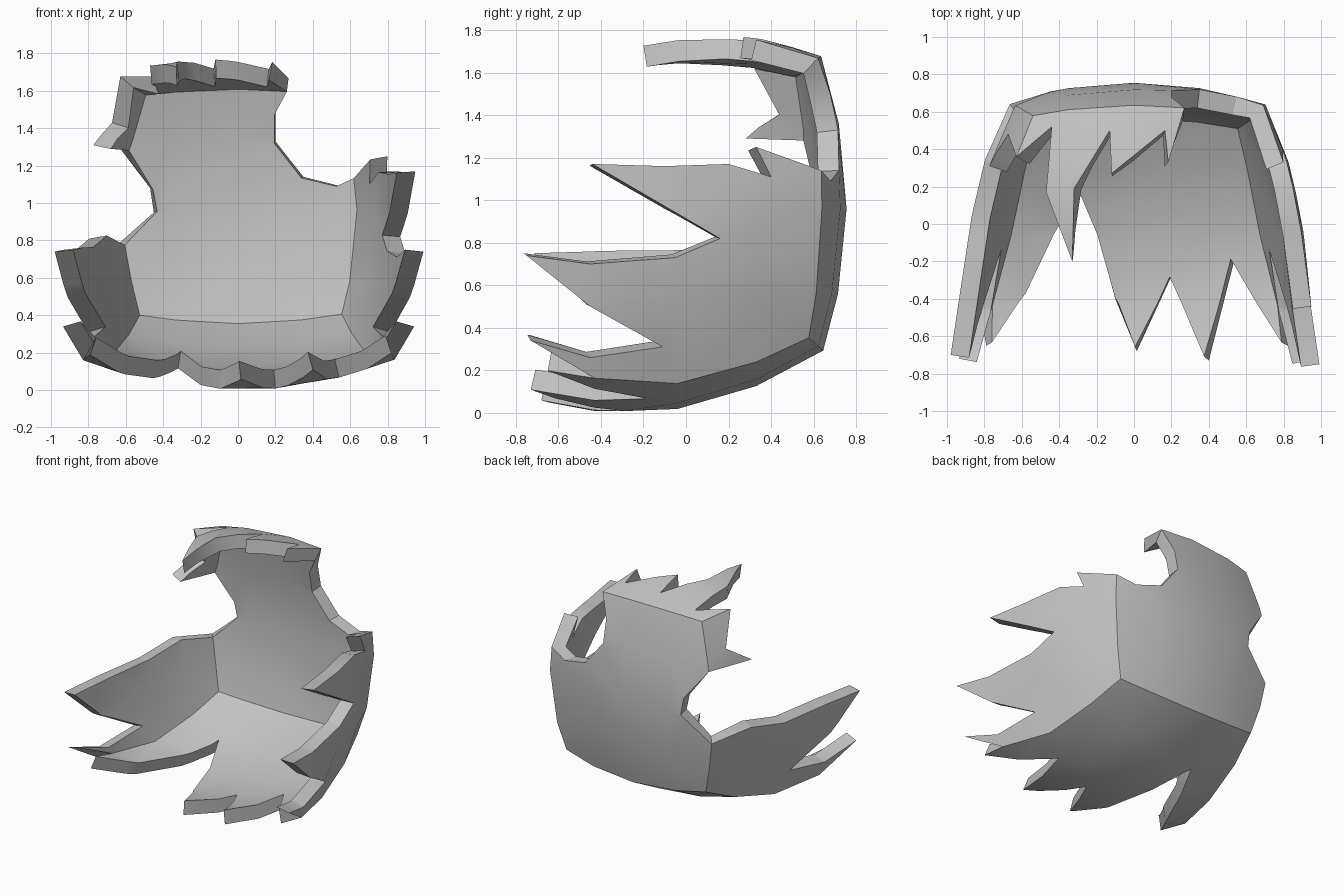
import bpy, bmesh, math
from mathutils import Vector

cube = bpy.data.objects.get("Cube")
if cube:
    bpy.data.objects.remove(cube, do_unlink=True)


# Bulging wall surfaces: each gives one coordinate from the other two
def side(p):
    bulge = (0.26 + 0.16 * p.y) * (p.z - 0.95) ** 2
    return 0.90 - 0.13 * p.y - 0.28 * max(p.y, 0) ** 2 - bulge


SURFACE = {
    "back": (1, lambda p: 0.755 - 0.235 * p.x ** 2 - 0.24 * (p.z - 0.97) ** 2),
    "bottom": (2, lambda p: 0.35 * (p.y + 0.27) ** 2 + (0.22 + 0.1 * max(p.y, 0)) * p.x ** 2),
    "top": (2, lambda p: 1.78 - 0.36 * (p.y - 0.1) ** 2 - 0.2 * p.x ** 2),
    "left": (0, side),
    "right": (0, lambda p: 0.015 * (1 + p.y) - side(p)),
}
# Subdivision lines along x, y and z
GRID = ((-0.35, 0, 0.35), (-0.43, -0.04, 0.33), (0.56, 0.96, 1.36))


def joint(walls, guess):
    """Point where the named walls meet, near a guess."""
    p = Vector(guess)
    for _ in range(60):
        for wall in walls.split():
            axis, height = SURFACE[wall]
            p[axis] = height(p)
    return p


def seam(walls, start, end):
    """Curved joint line between two walls, with points on the grid lines."""
    used = [SURFACE[w][0] for w in walls.split()]
    axis = ({0, 1, 2} - set(used)).pop()
    low, high = sorted((start[axis], end[axis]))
    stops = [g for g in GRID[axis] if low + 0.01 < g < high - 0.01]
    if start[axis] > end[axis]:
        stops.reverse()
    points = [start]
    for stop in stops:
        p = start.lerp(end, (stop - start[axis]) / (end[axis] - start[axis]))
        p[axis] = stop
        points.append(joint(walls, p))
    return points + [end]


def jagged(wall, *pairs):
    """Broken edge given in the two free coordinates of a wall."""
    axis = SURFACE[wall][0]
    result = []
    for a, b in pairs:
        values = [a, b]
        values.insert(axis, 0)
        result.append(Vector(values))
    return result


def add_wall(shell, wall, outline):
    """Fill a flat outline, cut it along the grid, then bulge it."""
    axis, height = SURFACE[wall]
    bm = bmesh.new()
    last, verts = None, []
    for point in outline:
        p = point.copy()
        p[axis] = 0
        if last is None or (p - last).length > 0.002:
            verts.append(bm.verts.new(p))
            last = p
    if (verts[0].co - verts[-1].co).length < 0.002:
        bm.verts.remove(verts.pop())
    bm.faces.new(verts)
    for other in {0, 1, 2} - {axis}:
        for stop in GRID[other]:
            place, normal = Vector(), Vector()
            place[other], normal[other] = stop, 1
            bmesh.ops.bisect_plane(bm, geom=bm.verts[:] + bm.edges[:] + bm.faces[:],
                                   dist=0.001, plane_co=place, plane_no=normal)
    bmesh.ops.triangulate(bm, faces=bm.faces[:])
    for v in bm.verts:
        v.co[axis] = height(v.co)
    piece = bpy.data.meshes.new("piece")
    bm.to_mesh(piece)
    bm.free()
    shell.from_mesh(piece)
    bpy.data.meshes.remove(piece)


# Corners and the ends of the surviving joints
low_right = joint("back bottom right", (-0.6, 0.6, 0.35))
low_left = joint("back bottom left", (0.6, 0.6, 0.35))
high_right = joint("back top right", (-0.6, 0.6, 1.6))
right_low_end = joint("back right", (-0.66, 0.6, 0.76))
right_high_end = joint("back right", (-0.66, 0.6, 1.3))
left_end = joint("back left", (0.66, 0.6, 1.14))
top_end = joint("back top", (0.27, 0.6, 1.6))
floor_left_end = joint("bottom left", (0.8, -0.43, 0.16))
floor_right_end = joint("bottom right", (-0.8, -0.43, 0.16))
roof_right_end = joint("top right", (-0.6, 0.36, 1.65))

shell = bmesh.new()
# Back wall
add_wall(shell, "back",
         seam("back bottom", low_right, low_left)
         + seam("back left", low_left, left_end)
         + jagged("back", (0.55, 1.09), (0.35, 1.14), (0.2, 1.33), (0.2, 1.5))
         + seam("back top", top_end, high_right)
         + seam("back right", high_right, right_high_end)
         + jagged("back", (-0.47, 1.08), (-0.45, 0.95))
         + seam("back right", right_low_end, low_right))
# Bottom wall
add_wall(shell, "bottom",
         seam("back bottom", low_left, low_right)
         + seam("bottom right", low_right, floor_right_end)
         + jagged("bottom", (-0.79, -0.65), (-0.61, -0.37), (-0.42, 0.03),
                  (-0.32, 0.24), (-0.2, -0.04), (-0.1, -0.4), (0.015, -0.68),
                  (0.2, -0.28), (0.4, -0.73), (0.54, -0.18), (0.82, -0.65))
         + seam("bottom left", floor_left_end, low_left))
# Left wall
add_wall(shell, "left",
         seam("bottom left", low_left, floor_left_end)
         + jagged("left", (-0.73, 0.34), (-0.45, 0.26), (-0.11, 0.31),
                  (-0.45, 0.5), (-0.75, 0.74), (-0.45, 0.7), (-0.05, 0.73),
                  (0.16, 0.82), (-0.44, 1.17), (-0.1, 1.16), (0.2, 1.17),
                  (0.4, 1.11), (0.33, 1.25))
         + seam("back left", left_end, low_left))
# Right wall, lower piece and upper remnant
add_wall(shell, "right",
         seam("bottom right", low_right, floor_right_end)
         + jagged("right", (-0.72, 0.34), (-0.45, 0.26), (-0.11, 0.31),
                  (-0.45, 0.5), (-0.7, 0.74), (-0.38, 0.75), (0.05, 0.75),
                  (0.35, 0.81))
         + seam("back right", right_low_end, low_right))
add_wall(shell, "right",
         seam("top right", high_right, roof_right_end)
         + jagged("right", (0.48, 1.43), (0.31, 1.31))
         + seam("back right", right_high_end, high_right))
# Top wall
add_wall(shell, "top",
         seam("back top", high_right, top_end)
         + jagged("top", (0.18, 0.32), (0.165, 0.5), (-0.12, 0.27), (-0.13, 0.5),
                  (-0.32, 0.19), (-0.33, -0.2), (-0.47, 0.17), (-0.44, 0.52))
         + seam("top right", roof_right_end, high_right))

# Weld the walls and face them outward
bmesh.ops.remove_doubles(shell, verts=shell.verts[:], dist=0.004)
shell.normal_update()
middle = Vector((0, -0.2, 0.9))
for face in shell.faces:
    if face.normal.dot(face.calc_center_median() - middle) < 0:
        face.normal_flip()
mesh = bpy.data.meshes.new("broken_shell")
shell.to_mesh(mesh)
shell.free()
broken_shell = bpy.data.objects.new("broken_shell", mesh)
bpy.context.collection.objects.link(broken_shell)

# Plain grey material
grey = bpy.data.materials.new("plain_grey")
grey.use_nodes = True
grey.diffuse_color = (0.55, 0.55, 0.55, 1)
grey.node_tree.nodes["Principled BSDF"].inputs["Base Color"].default_value = (0.55, 0.55, 0.55, 1)
mesh.materials.append(grey)

# Wall thickness, grown inward
bpy.ops.object.select_all(action="DESELECT")
broken_shell.select_set(True)
bpy.context.view_layer.objects.active = broken_shell
thick = broken_shell.modifiers.new("thickness", "SOLIDIFY")
thick.thickness = 0.1
thick.offset = -1
bpy.ops.object.modifier_apply(modifier=thick.name)
bpy.ops.object.shade_smooth_by_angle(angle=math.radians(30))
